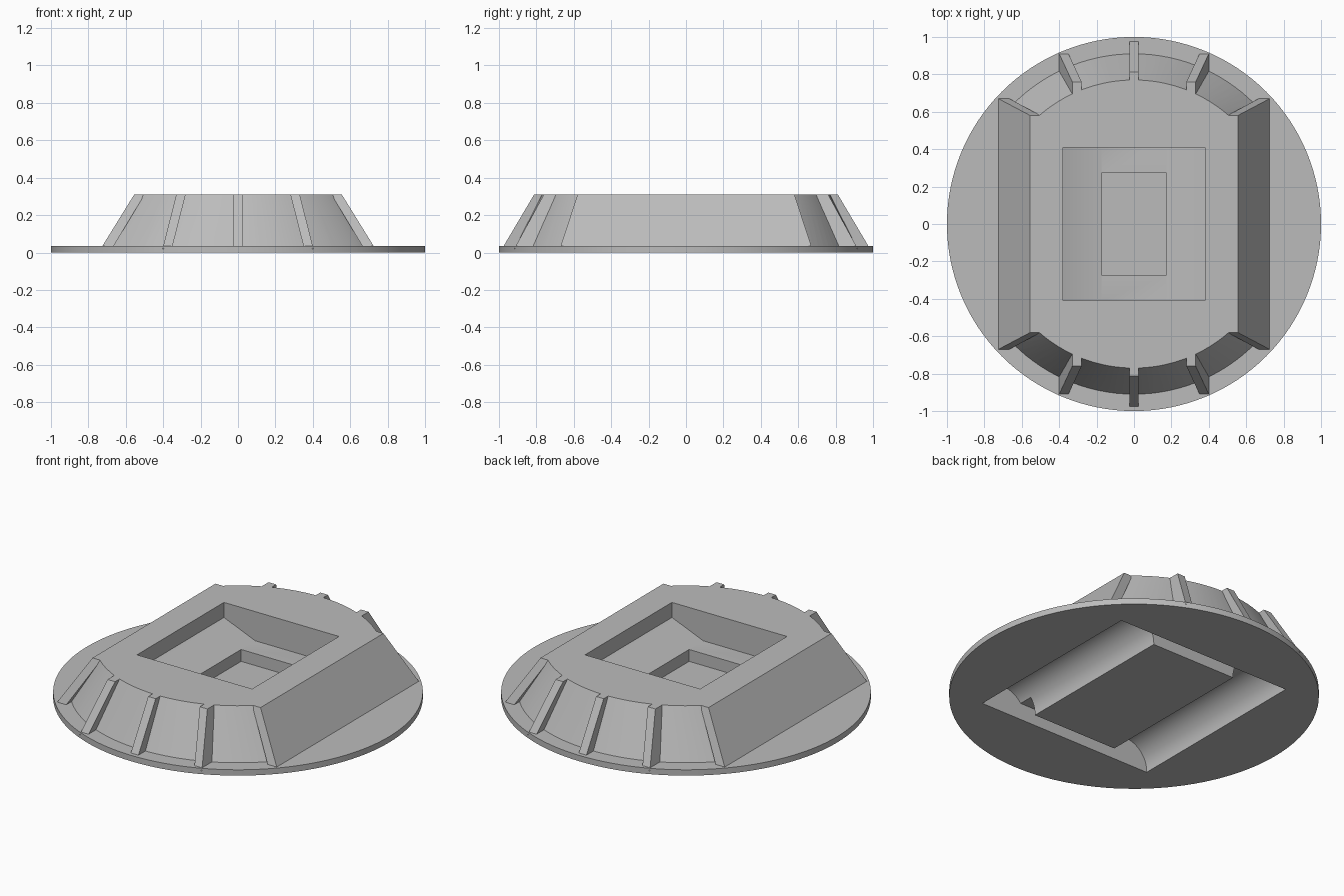
import bpy, bmesh, math
from mathutils import Vector

cube = bpy.data.objects.get("Cube")
if cube:
    bpy.data.objects.remove(cube, do_unlink=True)

BASE_Z, TOP_Z, SINK = 0.035, 0.31, 0.02

grey = bpy.data.materials.new("light_grey")
grey.use_nodes = True
grey.diffuse_color = (0.5, 0.5, 0.5, 1)
grey.node_tree.nodes["Principled BSDF"].inputs["Base Color"].default_value = (0.5, 0.5, 0.5, 1)


def loft(name, ring_a, ring_b):
    """Closed solid between two rings with the same number of points."""
    bm = bmesh.new()
    a = [bm.verts.new(p) for p in ring_a]
    b = [bm.verts.new(p) for p in ring_b]
    bm.faces.new(a)
    bm.faces.new(b)
    for i in range(len(a)):
        j = (i + 1) % len(a)
        bm.faces.new((a[i], a[j], b[j], b[i]))
    bmesh.ops.recalc_face_normals(bm, faces=bm.faces)
    mesh = bpy.data.meshes.new(name)
    bm.to_mesh(mesh)
    bm.free()
    mesh.materials.append(grey)
    obj = bpy.data.objects.new(name, mesh)
    bpy.context.collection.objects.link(obj)
    return obj


def tapered(name, low, high):
    """Sloped solid; its foot is carried on down into the base disc."""
    t = (SINK - BASE_Z) / (TOP_Z - BASE_Z)
    low = [Vector((*p, BASE_Z)) for p in low]
    high = [Vector((*p, TOP_Z)) for p in high]
    return loft(name, [p.lerp(q, t) for p, q in zip(low, high)], high)


def along_y(name, profile, y0, y1):
    return loft(name, [(x, y0, z) for x, z in profile], [(x, y1, z) for x, z in profile])


def rect(x0, x1, y0, y1):
    return [(x0, y0), (x1, y0), (x1, y1), (x0, y1)]


def combine(target, tool, operation):
    mod = target.modifiers.new(operation.title(), "BOOLEAN")
    mod.operation, mod.solver, mod.object = operation, "EXACT", tool
    bpy.context.view_layer.objects.active = target
    bpy.ops.object.modifier_apply(modifier=mod.name)
    bpy.data.objects.remove(tool, do_unlink=True)


def round_outline(radius, half_width, steps=32):
    """Circle with its two sides cut off straight."""
    start = math.acos(half_width / radius)
    pts = []
    for turn in (0, math.pi):
        for i in range(steps + 1):
            a = turn + start + (math.pi - 2 * start) * i / steps
            pts.append((radius * math.cos(a), radius * math.sin(a)))
    return pts


# Base disc
circle = [(math.cos(math.tau * i / 128), math.sin(math.tau * i / 128)) for i in range(128)]
stand = loft("base_stand", [(x, y, 0) for x, y in circle], [(x, y, BASE_Z) for x, y in circle])

# Raised body with curved ends
combine(stand, tapered("body", round_outline(0.91, 0.68), round_outline(0.77, 0.52)), "UNION")

# Flat side slabs
for s in (-1, 1):
    slab = tapered("side_slab", rect(s * 0.665, s * 0.725, -0.67, 0.67),
                   rect(s * 0.5, s * 0.555, -0.58, 0.58))
    combine(stand, slab, "UNION")

# Ribs on the two curved ends
for s in (-1, 1):
    for low_x, low_y, high_x, high_y in ((-0.375, 0.91, -0.305, 0.76),
                                         (0, 0.975, 0, 0.812),
                                         (0.375, 0.91, 0.305, 0.76)):
        w = 0.025
        rib = tapered("rib", rect(low_x - w, low_x + w, s * 0.6, s * low_y),
                      rect(high_x - w, high_x + w, s * 0.5, s * high_y))
        combine(stand, rib, "UNION")

# Upper pocket with sloping floor, then the deeper inner pocket
half = [(0.173, 0.136), (0.38, 0.22), (0.38, 0.4)]
profile = half + [(-x, z) for x, z in reversed(half)]
combine(stand, along_y("pocket", profile, -0.41, 0.41), "DIFFERENCE")
inner = [(-0.172, 0.065), (0.172, 0.065), (0.172, 0.2), (-0.172, 0.2)]
combine(stand, along_y("inner_pocket", inner, -0.275, 0.275), "DIFFERENCE")

# Round-roofed channels on the underside
for s in (-1, 1):
    arc = [(s * 0.43 + 0.15 * math.cos(math.pi * i / 32), 0.01 + 0.15 * math.sin(math.pi * i / 32))
           for i in range(33)]
    arc += [(s * 0.43 - 0.15, -0.1), (s * 0.43 + 0.15, -0.1)]
    combine(stand, along_y("channel", arc, -0.585, 0.585), "DIFFERENCE")

# Cross passages joining the channels
passage = [(-0.43, -0.1), (0.43, -0.1), (0.43, 0.1), (-0.43, 0.1)]
for s in (-1, 1):
    combine(stand, along_y("passage", passage, s * 0.5, s * 0.585), "DIFFERENCE")

bpy.ops.object.select_all(action="DESELECT")
stand.select_set(True)
bpy.context.view_layer.objects.active = stand
bpy.ops.object.shade_smooth_by_angle(angle=math.radians(25))
